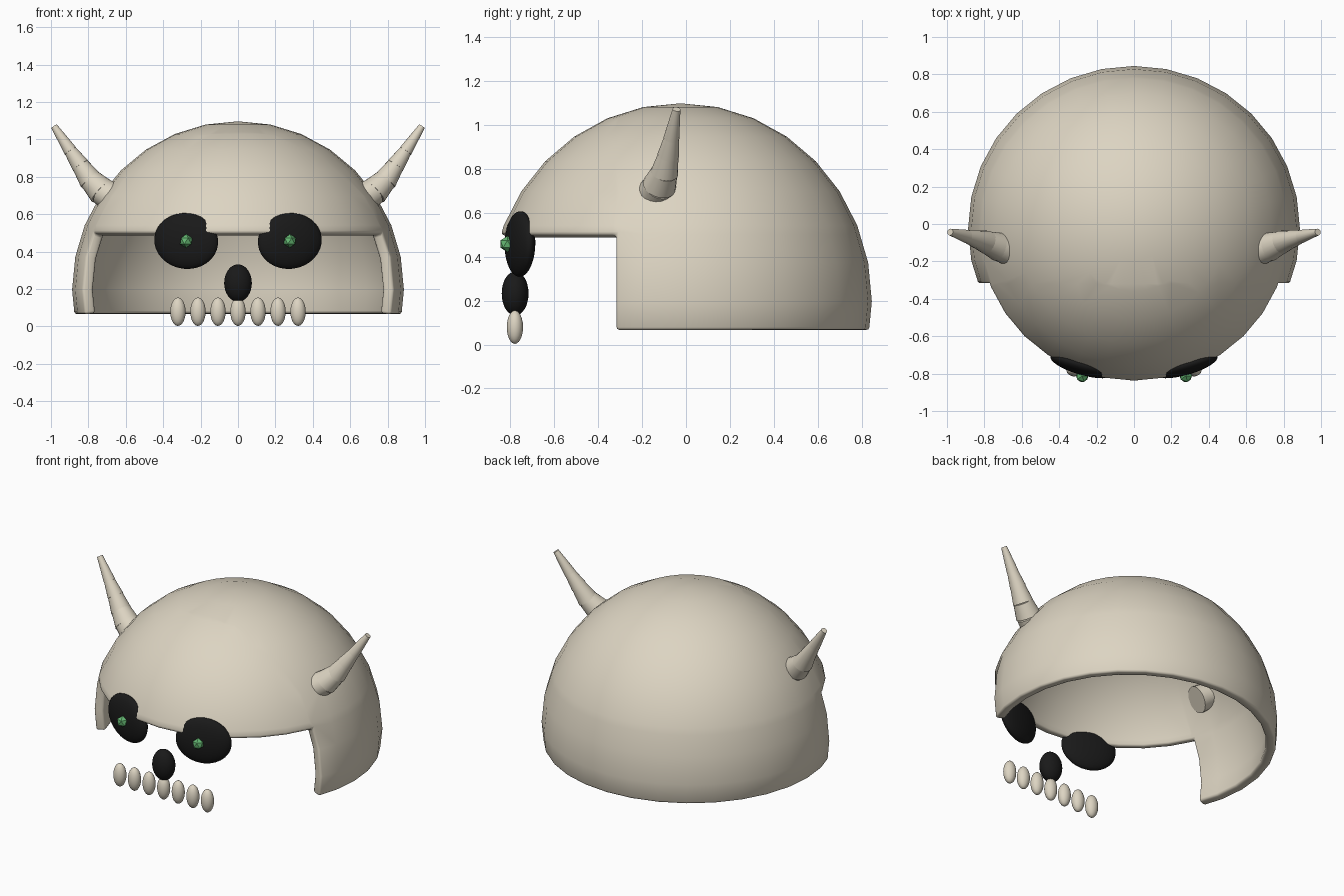
import bpy, bmesh, math
from mathutils import Vector, Matrix

if "Cube" in bpy.data.objects:
    bpy.data.objects.remove(bpy.data.objects["Cube"])


def material(name, rgb):
    m = bpy.data.materials.new(name)
    m.diffuse_color = (*rgb, 1)
    m.use_nodes = True
    m.node_tree.nodes["Principled BSDF"].inputs["Base Color"].default_value = m.diffuse_color
    return m


bone = material("bone", (0.72, 0.66, 0.54))
black = material("socket black", (0.01, 0.01, 0.01))
green = material("glowing green", (0.13, 0.48, 0.17))


def make_object(name, bm, mat, smooth=True):
    mesh = bpy.data.meshes.new(name)
    bm.normal_update()
    bm.to_mesh(mesh)
    bm.free()
    mesh.materials.append(mat)
    for p in mesh.polygons:
        p.use_smooth = smooth
    ob = bpy.data.objects.new(name, mesh)
    bpy.context.collection.objects.link(ob)
    return ob


def shade_by_angle(ob, degrees):
    bpy.ops.object.select_all(action='DESELECT')
    ob.select_set(True)
    bpy.context.view_layer.objects.active = ob
    bpy.ops.object.shade_smooth_by_angle(angle=math.radians(degrees))


def ellipsoid(name, center, radii, mat, yaw=0, roll=0, seg=32):
    bm = bmesh.new()
    mtx = (Matrix.Translation(center) @ Matrix.Rotation(yaw, 4, 'Z')
           @ Matrix.Rotation(roll, 4, 'Y') @ Matrix.Diagonal((*radii, 1)))
    bmesh.ops.create_uvsphere(bm, u_segments=seg, v_segments=seg // 2, radius=1, matrix=mtx)
    return make_object(name, bm, mat)


# Helmet shell: dome cut flat below, with a rectangular face opening
BOTTOM, BROW, CHEEK = 0.065, 0.5, -0.32
bm = bmesh.new()
bmesh.ops.create_uvsphere(
    bm, u_segments=32, v_segments=16, radius=1,
    matrix=Matrix.Translation((0, -0.025, 0.197)) @ Matrix.Diagonal((0.887, 0.87, 0.9, 1)))


def slice_plane(co, no, clear=False):
    bmesh.ops.bisect_plane(bm, geom=bm.verts[:] + bm.edges[:] + bm.faces[:], dist=1e-5,
                           plane_co=co, plane_no=no, clear_inner=clear)


slice_plane((0, 0, BOTTOM), (0, 0, 1), True)
slice_plane((0, 0, BROW), (0, 0, 1))
slice_plane((0, CHEEK, 0), (0, 1, 0))
opening = [f for f in bm.faces
           if f.calc_center_median().y < CHEEK and f.calc_center_median().z < BROW]
bmesh.ops.delete(bm, geom=opening, context='FACES')
shell = make_object("helmet_shell", bm, bone)
solid = shell.modifiers.new("thickness", 'SOLIDIFY')
solid.thickness = 0.06
solid.offset = -1
bev = shell.modifiers.new("rounded rim", 'BEVEL')
bev.width = 0.014
bev.segments = 2
bev.limit_method = 'ANGLE'
bev.angle_limit = math.radians(45)
shade_by_angle(shell, 40)

# Horns: stepped tapering segments along a bent path
path = [(0.63, -0.155, 0.66), (0.73, -0.12, 0.725), (0.79, -0.097, 0.785),
        (0.845, -0.08, 0.865), (0.90, -0.065, 0.945), (0.983, -0.043, 1.07)]
base_r = [0.085, 0.077, 0.063, 0.049, 0.036]
top_r = [0.074, 0.060, 0.046, 0.033, 0.018]
for side, label in ((1, "right"), (-1, "left")):
    bm = bmesh.new()
    pts = [Vector((x * side, y, z)) for x, y, z in path]
    for a, b, r1, r2 in zip(pts, pts[1:], base_r, top_r):
        d = b - a
        start = a - d * 0.06
        mtx = (Matrix.Translation((start + b) / 2)
               @ d.to_track_quat('Z', 'Y').to_matrix().to_4x4())
        bmesh.ops.create_cone(bm, cap_ends=True, segments=20, radius1=r1, radius2=r2,
                              depth=(b - start).length, matrix=mtx)
    shade_by_angle(make_object(label + "_horn", bm, bone), 40)

    # Eye socket hugging the brow, with a small faceted pupil
    ellipsoid(label + "_eye_socket", (0.277 * side, -0.755, 0.457), (0.178, 0.052, 0.149),
              black, yaw=math.radians(16) * side, roll=math.radians(-6) * side)
    bm = bmesh.new()
    bmesh.ops.create_icosphere(bm, subdivisions=1, radius=0.037,
                               matrix=Matrix.Translation((0.277 * side, -0.812, 0.457)))
    make_object(label + "_pupil", bm, green, smooth=False)

# Nose and row of teeth
ellipsoid("nose", (0, -0.777, 0.232), (0.074, 0.061, 0.1), black)
for i in range(7):
    ellipsoid(f"tooth_{i + 1}", ((i - 3) * 0.107, -0.778, 0.079), (0.041, 0.037, 0.076),
              bone, seg=24)
